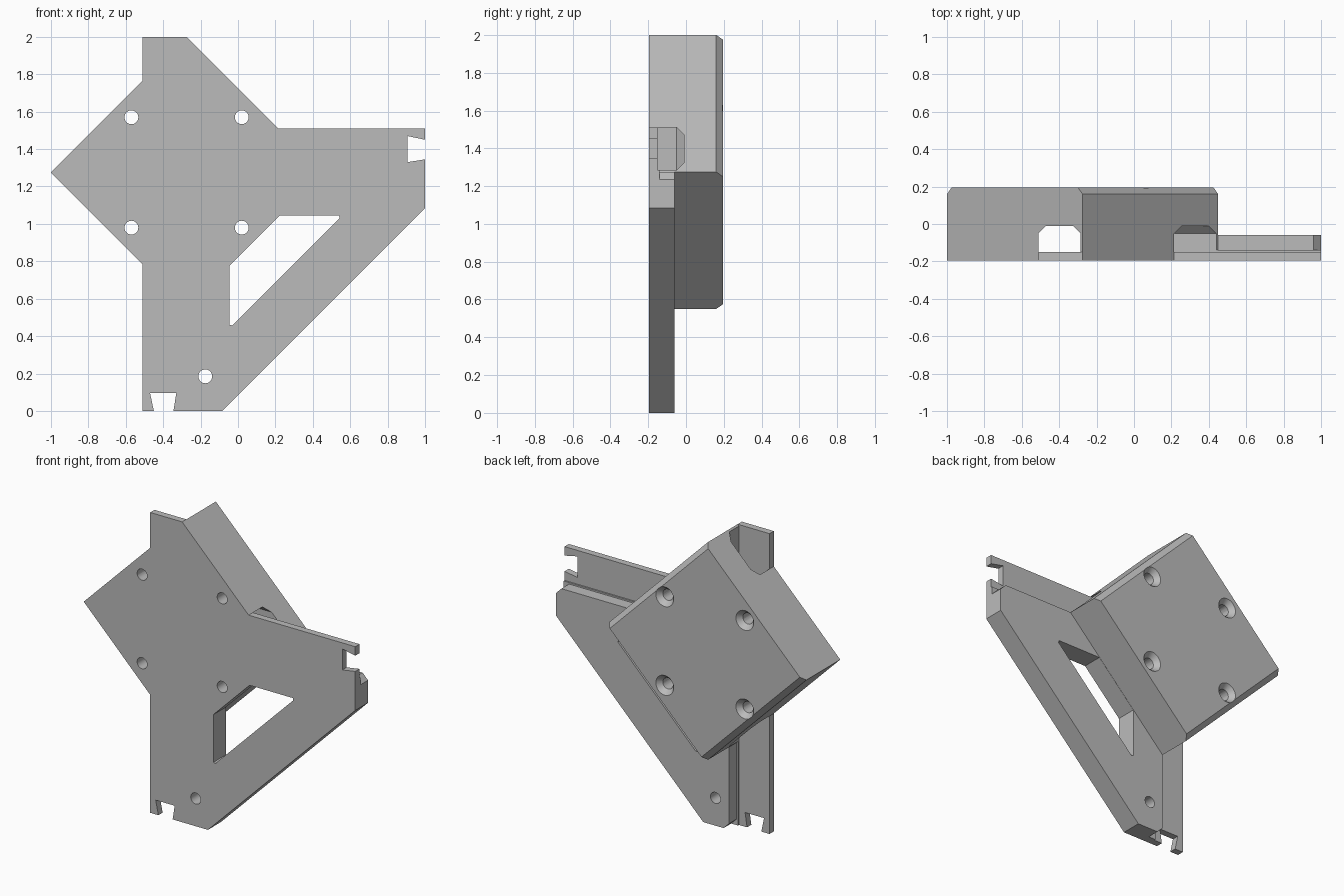
import bpy, bmesh, math
from mathutils import Vector

if "Cube" in bpy.data.objects:
    bpy.data.objects.remove(bpy.data.objects["Cube"], do_unlink=True)

# One matte grey for the whole bracket
grey = bpy.data.materials.new("grey plastic")
grey.use_nodes = True
grey.diffuse_color = (0.5, 0.5, 0.5, 1)
grey.node_tree.nodes["Principled BSDF"].inputs["Base Color"].default_value = (0.5, 0.5, 0.5, 1)


def prism(name, outline, start, end, place):
    """Extrude a 2D outline from start to end; place maps (p, q, depth) to space."""
    bm = bmesh.new()
    rings = [[bm.verts.new(place(p, q, t)) for p, q in outline] for t in (start, end)]
    n = len(outline)
    for ring in rings:
        bm.faces.new(ring)
    for i in range(n):
        j = (i + 1) % n
        bm.faces.new((rings[0][i], rings[0][j], rings[1][j], rings[1][i]))
    bmesh.ops.recalc_face_normals(bm, faces=bm.faces)
    mesh = bpy.data.meshes.new(name)
    bm.to_mesh(mesh)
    bm.free()
    obj = bpy.data.objects.new(name, mesh)
    mesh.materials.append(grey)
    bpy.context.collection.objects.link(obj)
    return obj


def combine(target, tool, operation):
    """Apply a boolean and discard the tool."""
    mod = target.modifiers.new("boolean", "BOOLEAN")
    mod.operation, mod.solver, mod.object = operation, "EXACT", tool
    bpy.context.view_layer.objects.active = target
    bpy.ops.object.modifier_apply(modifier=mod.name)
    bpy.data.objects.remove(tool, do_unlink=True)


def reflected(points):
    """Mirror x-z points across the bracket's diagonal, reversing their order."""
    return [(1 - z, 1 - x) for x, z in reversed(points)]


def hole(x, z, y0, y1, r0, r1):
    bpy.ops.mesh.primitive_cone_add(vertices=32, radius1=r0, radius2=r1, depth=y1 - y0,
                                    location=(x, (y0 + y1) / 2, z),
                                    rotation=(-math.pi / 2, 0, 0))
    cutter = bpy.context.object
    cutter.data.materials.append(grey)
    combine(bracket, cutter, "DIFFERENCE")


FRONT, BACK = -0.195, 0.195
CX, CZ, HALF = -0.275, 1.275, 0.725
SIDE = HALF / math.sqrt(2)
C = 0.035


def facing(p, q, t):
    return Vector((p, t, q))


def diagonal(p, q, t):
    s = math.sqrt(0.5)
    return Vector((CX + (p - t) * s, q, CZ + (p + t) * s))


# Diamond block, two back edges chamfered
bracket = prism("corner_bracket",
                [(-SIDE, FRONT), (SIDE, FRONT), (SIDE, BACK - C), (SIDE - C, BACK),
                 (C - SIDE, BACK), (-SIDE, BACK - C)], -SIDE, SIDE, diagonal)

# Crossing channels through the block
channel = [(-0.51, -0.15), (-0.285, -0.15), (-0.285, -0.05),
           (-0.325, -0.01), (-0.47, -0.01), (-0.51, -0.05)]
combine(bracket, prism("upright_channel", channel, -0.2, 2.2,
                       lambda p, q, t: Vector((p, q, t))), "DIFFERENCE")
combine(bracket, prism("level_channel", channel, -0.4, 1.2,
                       lambda p, q, t: Vector((t, q, 1 - p))), "DIFFERENCE")

# Thin front plate with dovetail notches at both ends
foot = [(-0.51, 0), (-0.45, 0), (-0.47, 0.095), (-0.33, 0.095), (-0.345, 0), (-0.085, 0)]
plate = foot + reflected(foot) + [(0.1, 1.51), (-0.3, 1.9), (CX, 2), (-0.51, 2)]
combine(bracket, prism("front_plate", plate, FRONT, -0.15, facing), "UNION")

# Brace: low step, then thicker layer with clipped ends
step = [(-0.285, 0), (-0.085, 0)]
combine(bracket, prism("brace_step", [(-0.285, 1.285)] + step + reflected(step),
                       FRONT, -0.14, facing), "UNION")
rib = [(CX, 0.04), (-0.235, 0), (-0.085, 0)]
combine(bracket, prism("brace", [(CX, CZ)] + rib + reflected(rib),
                       FRONT, -0.06, facing), "UNION")

# Triangular window
window = [(-0.045, 0.778), (-0.045, 0.46), (-0.03, 0.457)]
combine(bracket, prism("window", window + reflected(window), -0.3, 0.05, facing), "DIFFERENCE")

# Countersunk screw holes and the plain lower hole
for sx in (-1, 1):
    for sz in (-1, 1):
        x, z = CX + sx * 0.295, CZ + sz * 0.295
        hole(x, z, -0.3, 0.3, 0.037, 0.037)
        hole(x, z, BACK - 0.035, BACK + 0.005, 0.035, 0.07)
hole(-0.175, 0.185, -0.3, 0.1, 0.037, 0.037)

# Smooth hole walls, crisp edges elsewhere
bpy.ops.object.select_all(action="DESELECT")
bracket.select_set(True)
bpy.context.view_layer.objects.active = bracket
bpy.ops.object.shade_smooth_by_angle(angle=math.radians(25))
